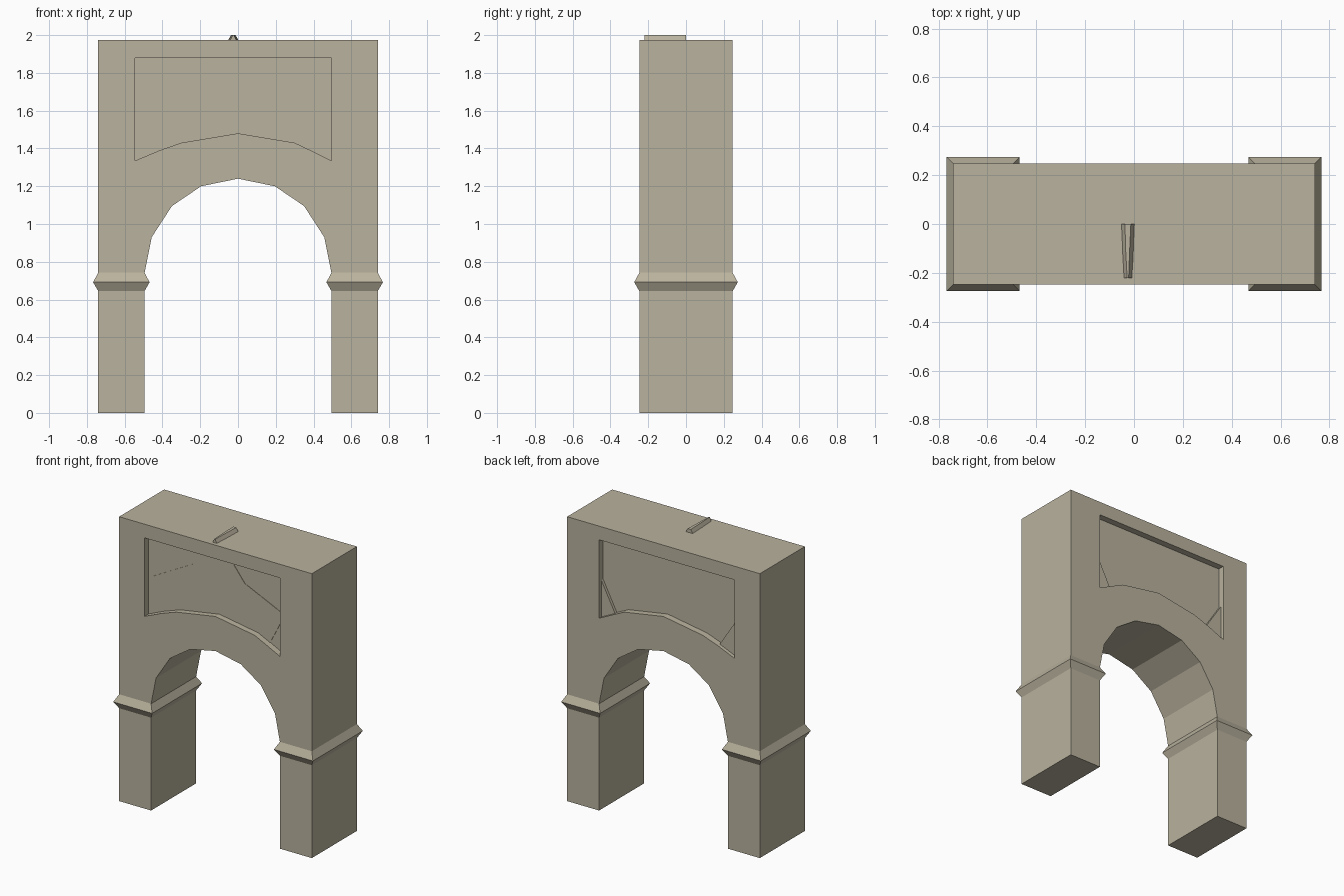
import bpy
import bmesh

cube = bpy.data.objects.get("Cube")
if cube:
    bpy.data.objects.remove(cube, do_unlink=True)

stone = bpy.data.materials.new("warm grey stone")
stone.use_nodes = True
COLOUR = (0.485, 0.445, 0.34, 1)
stone.diffuse_color = COLOUR
stone.node_tree.nodes["Principled BSDF"].inputs["Base Color"].default_value = COLOUR


def loft(name, rings):
    """Solid skinned through matching rings of points, capped at both ends."""
    bm = bmesh.new()
    loops = [[bm.verts.new(p) for p in ring] for ring in rings]
    n = len(loops[0])
    for a, b in zip(loops, loops[1:]):
        for i in range(n):
            j = (i + 1) % n
            bm.faces.new((a[i], a[j], b[j], b[i]))
    bm.faces.new(loops[0])
    bm.faces.new(loops[-1])
    bmesh.ops.recalc_face_normals(bm, faces=bm.faces)
    mesh = bpy.data.meshes.new(name)
    bm.to_mesh(mesh)
    bm.free()
    mesh.materials.append(stone)
    obj = bpy.data.objects.new(name, mesh)
    bpy.context.collection.objects.link(obj)
    return obj


def slab(name, outline, y0, y1):
    """Front outline in x and z, extruded from y0 to y1."""
    return loft(name, [[(x, y, z) for x, z in outline] for y in (y0, y1)])


def rect(x0, x1, depth, z):
    return [(x0, -depth, z), (x1, -depth, z), (x1, depth, z), (x0, depth, z)]


HALF_W, HALF_D, TOP = 0.74, 0.247, 1.975
INNER = 0.495
RECESS = 0.045
FLOOR = HALF_D - RECESS

# Arch body: two piers joined by a faceted round opening
half_arch = [(HALF_W, TOP), (HALF_W, 0), (INNER, 0), (INNER, 0.74),
             (0.457, 0.93), (0.35, 1.095), (0.195, 1.2)]
outline = half_arch + [(0, 1.24)] + [(-x, z) for x, z in reversed(half_arch)]
body = slab("arch_body", outline, -HALF_D, HALF_D)

# Sunken panels on both faces
panel = [(-0.545, 1.88), (-0.545, 1.335), (-0.415, 1.39), (-0.3, 1.43), (0, 1.48),
         (0.3, 1.43), (0.39, 1.387), (INNER, 1.335), (INNER, 1.88)]
for side in (-1, 1):
    cutter = slab("panel_cutter", panel, side * FLOOR, side * (HALF_D + 0.1))
    cutter.hide_render = True
    mod = body.modifiers.new("panel", "BOOLEAN")
    mod.operation = "DIFFERENCE"
    mod.solver = "EXACT"
    mod.object = cutter
    bpy.context.view_layer.objects.active = body
    bpy.ops.object.modifier_apply(modifier=mod.name)
    bpy.data.objects.remove(cutter, do_unlink=True)

# Barely raised wedge stones in the front panel
stones = {
    "left_wedge_stone": [(0.39, 1.387), (INNER, 1.59), (INNER, 1.61),
                         (0.195, 1.745), (0.145, 1.456), (0.3, 1.43)],
    "key_stone": [(0.145, 1.456), (0.195, 1.745), (0.09, 1.88), (-0.125, 1.88),
                  (-0.2, 1.775), (-0.15, 1.455), (0, 1.48)],
    "right_wedge_stone": [(-0.15, 1.455), (-0.2, 1.775), (-0.505, 1.61),
                          (-0.415, 1.39), (-0.3, 1.43)],
}
for name, shape in stones.items():
    slab(name, shape, -FLOOR - 0.003, -FLOOR + 0.01)

# Corner stones left standing in the rear panel
slab("rear_left_corner", [(0.39, 1.387), (INNER, 1.335), (INNER, 1.59)],
     FLOOR - 0.01, FLOOR + 0.02)
slab("rear_right_corner", [(-0.415, 1.39), (-0.545, 1.335), (-0.545, 1.59)],
     FLOOR - 0.01, FLOOR + 0.02)

# Pointed moulding around each pier
OUT = 0.027
for name, s in (("left_moulding", 1), ("right_moulding", -1)):
    loft(name, [rect(s * INNER, s * HALF_W, HALF_D, 0.645),
                rect(s * (INNER - OUT), s * (HALF_W + OUT), HALF_D + OUT, 0.692),
                rect(s * INNER, s * HALF_W, HALF_D, 0.742)])

# Small ridge stone poking through the top
BASE = TOP - 0.01
loft("top_ridge_stone", [
    [(-0.046, -0.22, BASE), (-0.028, -0.22, 2), (-0.022, -0.22, 2), (-0.004, -0.22, BASE)],
    [(-0.052, -0.11, BASE), (-0.034, -0.11, 2), (-0.018, -0.11, 2), (0.003, -0.11, BASE)],
    [(-0.057, 0, BASE), (-0.037, 0, 2), (-0.013, 0, 2), (0.007, 0, BASE)],
])
